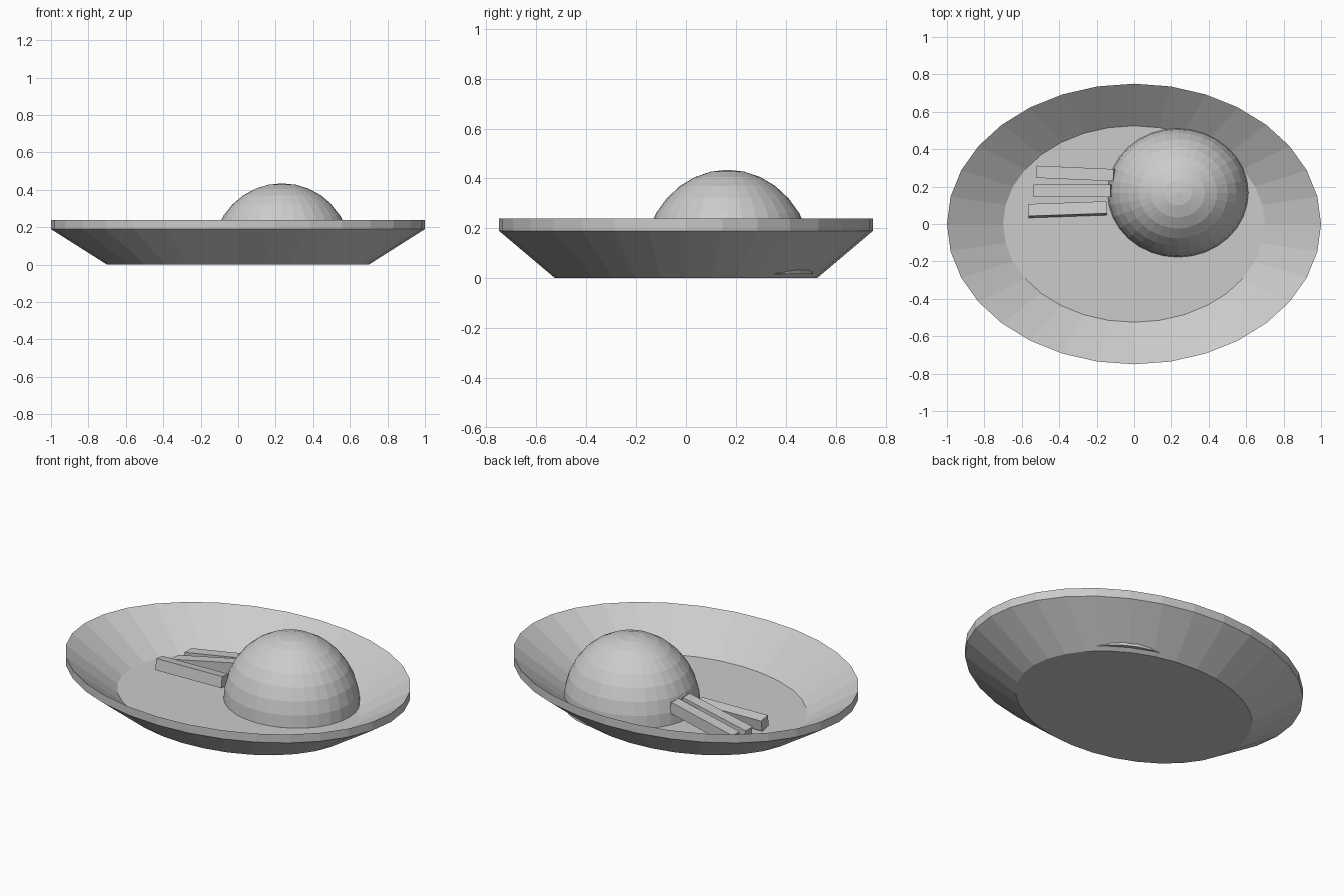
import bpy, bmesh
from math import radians, sin, cos, pi
from mathutils import Euler, Matrix

cube = bpy.data.objects.get("Cube")
if cube:
    bpy.data.objects.remove(cube, do_unlink=True)

SIDES = 32

grey = bpy.data.materials.new("plain_grey")
grey.use_nodes = True
grey.diffuse_color = (0.6, 0.6, 0.6, 1)
grey.node_tree.nodes["Principled BSDF"].inputs["Base Color"].default_value = (0.6, 0.6, 0.6, 1)


def make_object(name, bm):
    bmesh.ops.recalc_face_normals(bm, faces=bm.faces)
    mesh = bpy.data.meshes.new(name)
    bm.to_mesh(mesh)
    bm.free()
    mesh.materials.append(grey)
    obj = bpy.data.objects.new(name, mesh)
    bpy.context.collection.objects.link(obj)
    return obj


def lathe(name, profile, aspect, location=(0, 0, 0)):
    """Sweep (radius, z) points round an ellipse and cap both ends."""
    bm = bmesh.new()
    rings = []
    for r, z in profile:
        if r == 0:
            rings.append([bm.verts.new((0, 0, z))] * SIDES)
        else:
            turn = [2 * pi * i / SIDES for i in range(SIDES)]
            rings.append([bm.verts.new((r * cos(a), r * aspect * sin(a), z)) for a in turn])
    for low, high in zip(rings, rings[1:]):
        for i in range(SIDES):
            j = (i + 1) % SIDES
            bm.faces.new(dict.fromkeys((low[i], low[j], high[j], high[i])))
    for ring in (rings[0], rings[-1]):
        if ring[0] is not ring[1]:
            bm.faces.new(ring)
    obj = make_object(name, bm)
    obj.location = location
    return obj


# Oval dish: base, sloping wall, upright rim, sloping inside, floor
lathe("dish", [(0.7, 0), (1, 0.19), (1, 0.24), (0.7, 0.05)], 0.75)

# Faceted dome sitting on the dish, with a short upright skirt
radius, height, rows = 0.377, 0.39, 8
dome = [(radius, -0.028)]
for k in range(rows):
    a = pi / 2 * k / rows
    dome.append((radius * cos(a), height * sin(a)))
dome.append((0, height))
lathe("dome", dome, 0.915, (0.235, 0.167, 0.045))


# Three sticks lying beside the dome
def stick(name, centre, roll, pitch, yaw):
    bm = bmesh.new()
    bmesh.ops.create_cube(bm, size=1, matrix=Matrix.Diagonal((0.42, 0.065, 0.065, 1)))
    obj = make_object(name, bm)
    obj.location = centre
    obj.rotation_euler = Euler((radians(roll), radians(pitch), radians(yaw)))


stick("back_stick", (-0.31, 0.27, 0.108), 0, -11, -2.5)
stick("middle_stick", (-0.325, 0.178, 0.106), 0, -12, 0)
stick("front_stick", (-0.355, 0.077, 0.093), -9, 0, 2)
